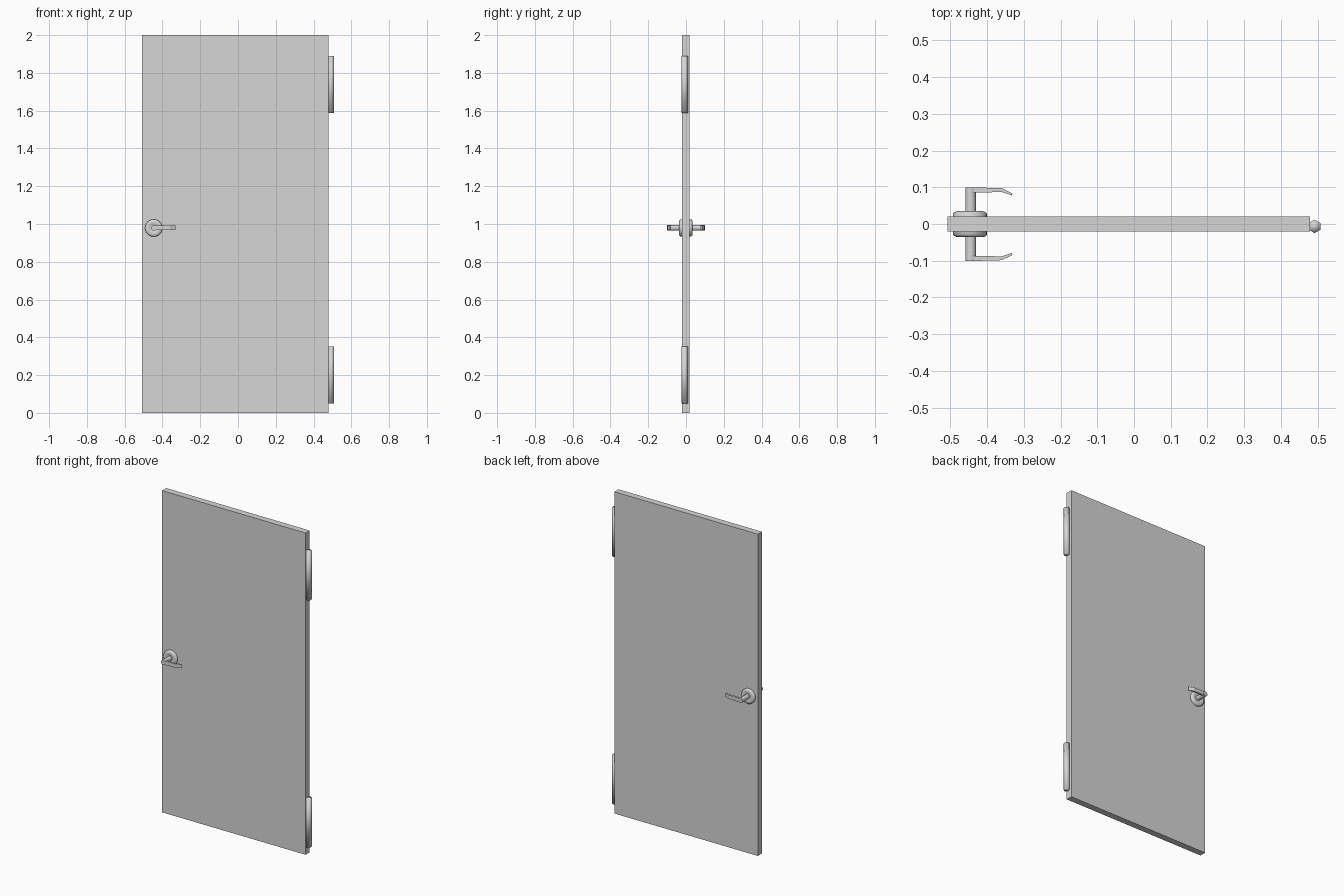
import bpy, bmesh, math
from mathutils import Matrix, Vector

if "Cube" in bpy.data.objects:
    bpy.data.objects.remove(bpy.data.objects["Cube"])

GREY = bpy.data.materials.new("light grey")
GREY.diffuse_color = (0.67, 0.67, 0.67, 1)
GREY.use_nodes = True
GREY.node_tree.nodes["Principled BSDF"].inputs["Base Color"].default_value = GREY.diffuse_color


def finish(name, bm, smooth=None):
    bmesh.ops.recalc_face_normals(bm, faces=bm.faces)
    me = bpy.data.meshes.new(name)
    bm.to_mesh(me)
    bm.free()
    me.materials.append(GREY)
    ob = bpy.data.objects.new(name, me)
    bpy.context.collection.objects.link(ob)
    if smooth:
        bpy.ops.object.select_all(action='DESELECT')
        ob.select_set(True)
        bpy.context.view_layer.objects.active = ob
        bpy.ops.object.shade_smooth_by_angle(angle=math.radians(smooth))
    return ob


def lathe(name, profile, place, sides, smooth):
    """Rings of (radius, height) bridged around z, closed at both ends."""
    bm = bmesh.new()
    rings = []
    for r, h in profile:
        rings.append([bm.verts.new(place @ Vector((r * math.sin(a), r * math.cos(a), h)))
                      for a in (math.tau * i / sides for i in range(sides))])
    for a, b in zip(rings, rings[1:]):
        for i in range(sides):
            j = (i + 1) % sides
            bm.faces.new((a[i], a[j], b[j], b[i]))
    bm.faces.new(rings[0])
    bm.faces.new(rings[-1])
    return finish(name, bm, smooth)


# Door slab
bm = bmesh.new()
bmesh.ops.create_cube(bm, size=1, matrix=Matrix.Translation((-0.0145, -0.0005, 1.0))
                      @ Matrix.Diagonal((0.987, 0.0405, 2.0, 1)))
finish("door_panel", bm)

# Hexagonal hinge barrels, shaded softly over the end caps too
for label, z in (("lower", 0.05), ("upper", 1.587)):
    lathe(label + "_hinge", [(0.0183, 0), (0.0183, 0.302)],
          Matrix.Translation((0.4915, -0.0065, z)), 6, 180)

# Handle set on each side: rose, stem and lever
X, Y, Z = -0.446, -0.0005, 0.979
for label, s in (("front", -1), ("back", 1)):
    turn = Matrix.Rotation(-s * math.pi / 2, 4, 'X')
    lathe(label + "_rose", [(0.046, 0.015), (0.046, 0.029), (0.041, 0.0335), (0.034, 0.0355),
                            (0.026, 0.0355), (0.02, 0.033)],
          Matrix.Translation((X, Y, Z)) @ turn, 24, 60)
    lathe(label + "_stem", [(0.0145, 0.02), (0.0145, 0.1005)],
          Matrix.Translation((X + 0.0015, Y, Z)) @ turn, 16, 35)

    # Lever outline in plan (x, distance from the door), extruded in height
    outline = [(-0.447, 0.1005), (-0.36, 0.098), (-0.331, 0.084), (-0.332, 0.0785),
               (-0.362, 0.088), (-0.395, 0.0865), (-0.447, 0.0865)]
    bm = bmesh.new()
    f = bm.faces.new([bm.verts.new((x, Y + s * d, Z - 0.012)) for x, d in outline])
    ext = bmesh.ops.extrude_face_region(bm, geom=[f])
    bmesh.ops.translate(bm, vec=(0, 0, 0.024),
                        verts=[v for v in ext["geom"] if isinstance(v, bmesh.types.BMVert)])
    finish(label + "_lever", bm)
